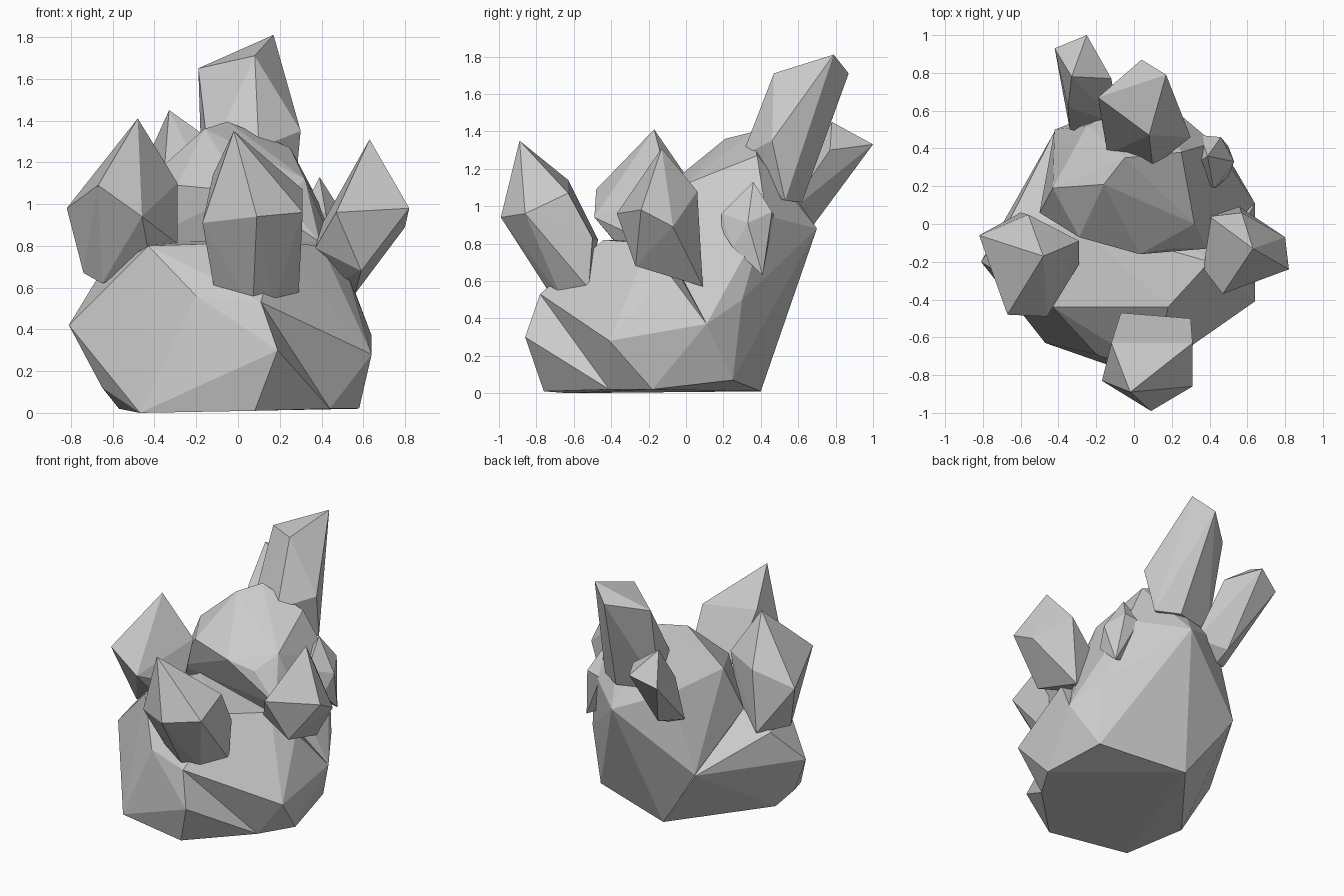
import bpy, bmesh


def hull(name, points):
    """Flat-faced solid wrapped around a few corner points."""
    bm = bmesh.new()
    for p in points:
        bm.verts.new(p)
    res = bmesh.ops.convex_hull(bm, input=bm.verts[:])
    loose = {v for v in res["geom_interior"] + res["geom_unused"]
             if isinstance(v, bmesh.types.BMVert)}
    bmesh.ops.delete(bm, geom=list(loose), context='VERTS')
    bmesh.ops.recalc_face_normals(bm, faces=bm.faces[:])
    me = bpy.data.meshes.new(name)
    bm.to_mesh(me)
    bm.free()
    ob = bpy.data.objects.new(name, me)
    bpy.context.collection.objects.link(ob)
    return ob


def crystal(name, tips, shoulder, root):
    """Crystal: pointed tip, faceted shoulder ring, narrower root in the rock."""
    return hull(name, tips + shoulder + root)


# lower boulder with the front ledge
hull("lower_rock", [
    (-.57, -.2, .02), (-.47, -.63, 0), (.44, -.41, .02), (-.65, -.3, .12),
    (.58, -.18, .02), (.5, .25, .07), (-.1, .4, .01),
    (-.81, -.2, .42), (.11, -.78, .53), (.64, -.41, .28),
    (.64, .11, .37), (-.2, -.69, .56), (-.67, 0, .65), (-.43, -.44, .8),
    (.18, -.44, .82), (.4, -.2, .8), (-.3, 0, .82), (.53, -.1, .65),
    (-.42, .49, .46)])

# bulge at the front of the lower boulder
hull("front_bulge", [
    (.19, -.86, .3), (.11, -.78, .53), (.08, -.76, .01), (.44, -.41, .02),
    (-.2, -.69, .56), (-.47, -.63, 0), (-.81, -.2, .42), (-.43, -.44, .8)])

# upper boulder rising behind the ledge
hull("upper_rock", [
    (-.43, .19, 1.12), (-.16, .21, 1.36), (-.05, .35, 1.395), (.25, .38, 1.27),
    (-.29, -.07, 1.09), (.03, -.16, 1.06), (.22, -.13, 1.02), (.32, 0, 1.12),
    (.39, -.13, .82), (-.5, .06, .8), (-.42, .5, .47), (-.25, .52, 1.02),
    (.1, .7, .88), (.42, .43, .95), (.53, .3, .5), (.64, .11, .37),
    (.5, .25, .07), (-.1, .4, .01)])

# tall rear crystal
crystal("tall_crystal",
        [(.17, .79, 1.81), (.08, .47, 1.71), (-.19, .67, 1.65), (.04, .87, 1.71)],
        [(.30, .46, 1.35), (.10, .30, 1.27), (-.14, .37, 1.22)],
        [(.12, .62, 1.02), (-.17, .54, 1.03), (.27, .53, 1.03), (0, .33, 1.1)])

# crystals around the rock
crystal("front_crystal", [(-.02, -.89, 1.35)],
        [(.09, -.99, .94), (.31, -.86, .96), (.31, -.63, 1.07),
         (-.12, -.63, 1.14), (-.17, -.83, .91), (-.07, -.47, .82),
         (.3, -.5, .83)],
        [(.07, -.7, .49), (.17, -.67, .52), (.29, -.52, .56),
         (-.11, -.64, .57)])
crystal("left_crystal", [(-.48, -.17, 1.41)],
        [(-.82, -.06, .98), (-.67, -.48, 1.09), (-.46, -.49, .94),
         (-.29, -.21, .81), (-.29, -.09, 1.1), (-.56, .05, 1.09)],
        [(-.74, -.13, .67), (-.65, -.22, .62), (-.42, -.3, .72),
         (-.6, .06, .65), (-.4, -.05, .7)])
crystal("right_crystal", [(.63, -.13, 1.31)],
        [(.82, -.24, .98), (.8, -.07, .89), (.57, .06, 1.08),
         (.4, .04, .9), (.47, -.37, .96)],
        [(.59, -.27, .68), (.37, -.24, .79), (.56, .09, .57), (.4, 0, .6)])
crystal("rear_left_crystal", [(-.33, .78, 1.45), (-.25, 1, 1.33)],
        [(-.42, .93, 1.25), (-.12, .77, 1.3), (-.35, .62, 1.2)],
        [(-.24, .66, .87), (-.34, .5, .85), (-.25, .48, .8),
         (-.08, .53, .95)])
crystal("small_right_crystal", [(.39, .36, 1.13)],
        [(.42, .19, .96), (.43, .19, .87), (.53, .33, .91), (.46, .46, .97),
         (.35, .47, .95), (.3, .3, .95)],
        [(.5, .41, .63), (.5, .25, .78), (.35, .35, .7)])
